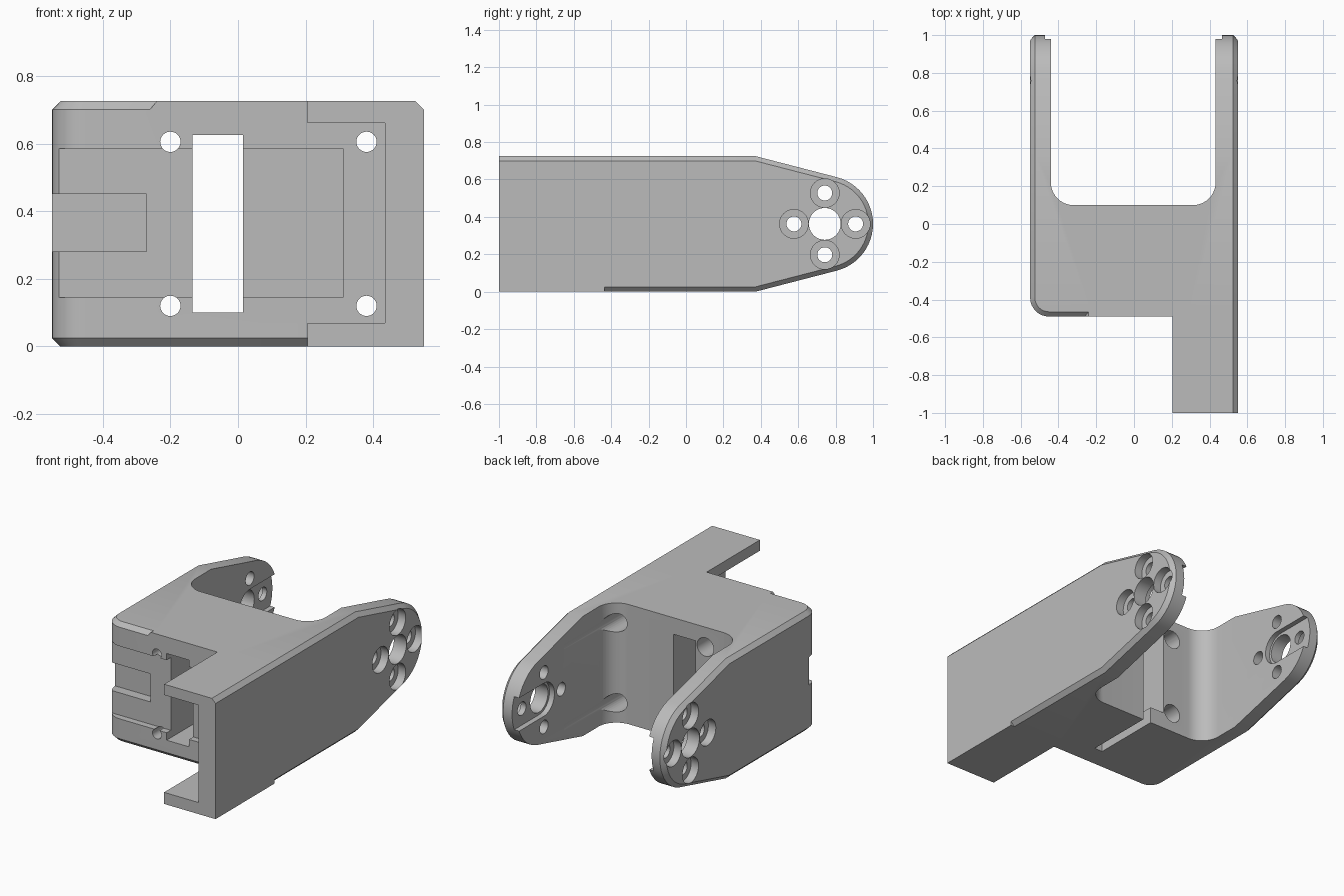
import bpy
import bmesh
import math
from mathutils import Matrix, Vector

cube = bpy.data.objects.get("Cube")
if cube:
    bpy.data.objects.remove(cube, do_unlink=True)

W, H, MID = 0.55, 0.725, 0.3625       # half width, height, mid height
FRONT, TIP_Y, TIP_R = -0.49, 0.742, 0.258
CHAMFER = 0.025

grey = bpy.data.materials.new("bracket grey")
grey.use_nodes = True
grey.diffuse_color = (0.5, 0.5, 0.5, 1)
grey.node_tree.nodes["Principled BSDF"].inputs["Base Color"].default_value = grey.diffuse_color


def make(name, bm):
    bmesh.ops.recalc_face_normals(bm, faces=bm.faces[:])
    mesh = bpy.data.meshes.new(name)
    bm.to_mesh(mesh)
    bm.free()
    mesh.materials.append(grey)
    obj = bpy.data.objects.new(name, mesh)
    bpy.context.collection.objects.link(obj)
    return obj


def prism(points, direction):
    """Extrude a closed outline of 3D points along a direction."""
    bm = bmesh.new()
    face = bm.faces.new([bm.verts.new(p) for p in points])
    ext = bmesh.ops.extrude_face_region(bm, geom=[face])
    moved = [g for g in ext["geom"] if isinstance(g, bmesh.types.BMVert)]
    bmesh.ops.translate(bm, verts=moved, vec=Vector(direction))
    bmesh.ops.recalc_face_normals(bm, faces=bm.faces[:])
    return bm


def box(name, x, y, z):
    pts = [(x[0], y[0], z[0]), (x[1], y[0], z[0]), (x[1], y[1], z[0]), (x[0], y[1], z[0])]
    return make(name, prism(pts, (0, 0, z[1] - z[0])))


def rod(name, axis, radius, start, length, sides=32):
    """Cylinder from a start point along +x or +y."""
    bm = bmesh.new()
    turn = Matrix.Rotation(math.pi / 2, 4, "Y" if axis == "x" else "X")
    shift = Vector((length / 2, 0, 0) if axis == "x" else (0, length / 2, 0))
    bmesh.ops.create_cone(bm, cap_ends=True, segments=sides, radius1=radius, radius2=radius,
                          depth=length, matrix=Matrix.Translation(Vector(start) + shift) @ turn)
    return make(name, bm)


def combine(target, tool, operation="DIFFERENCE"):
    mod = target.modifiers.new("shape", "BOOLEAN")
    mod.operation, mod.solver, mod.object = operation, "EXACT", tool
    bpy.context.view_layer.objects.active = target
    bpy.ops.object.modifier_apply(modifier=mod.name)
    bpy.data.objects.remove(tool, do_unlink=True)


# Main body: side outline with a tapered round end, extruded across the width
theta = math.radians(75.5)
slope_y = TIP_Y + (TIP_R - MID * math.sin(theta)) / math.cos(theta)
outline = [(-W, FRONT, 0), (-W, slope_y, 0)]
for i in range(25):
    a = -theta + 2 * theta * i / 24
    outline.append((-W, TIP_Y + TIP_R * math.cos(a), MID + TIP_R * math.sin(a)))
outline += [(-W, slope_y, H), (-W, FRONT, H)]
bm = prism(outline, (2 * W, 0, 0))


def is_upright(e):
    d = e.verts[0].co - e.verts[1].co
    return abs(d.z) > 0.5 and abs(d.x) + abs(d.y) < 0.001


corner = [e for e in bm.edges if is_upright(e) and e.verts[0].co.x < 0 and e.verts[0].co.y < -0.4]
bmesh.ops.bevel(bm, geom=corner, offset=0.1, segments=8, profile=0.5, affect="EDGES")
bm.normal_update()
rim = [e for e in bm.edges if e.calc_face_angle(0) > 0.8 and not is_upright(e)]
bmesh.ops.bevel(bm, geom=rim, offset=CHAMFER, segments=1, affect="EDGES")
bracket = make("bracket", bm)

# Square top front edge beyond the short chamfered stretch
lip = [(-0.265, FRONT, H - 0.03), (0.3, FRONT, H - 0.03), (0.3, FRONT, H), (-0.24, FRONT, H)]
combine(bracket, make("top_lip", prism(lip, (0, 0.06, 0))), "UNION")

# Forward extension, chamfered on its outer top edge
tab = [(0.205, -1, 0), (W, -1, 0), (W, -1, H - CHAMFER), (W - CHAMFER, -1, H), (0.205, -1, H)]
combine(bracket, make("front_extension", prism(tab, (0, 0.565, 0))), "UNION")
combine(bracket, box("channel_cut", (0.1, 0.435), (-1.1, FRONT), (0.07, 0.66)))

# Rear fork opening with rounded inner corners
bm = prism([(-0.44, 0.1, -1), (0.432, 0.1, -1), (0.432, 2, -1), (-0.44, 2, -1)], (0, 0, 3))
inner = [e for e in bm.edges if is_upright(e) and e.verts[0].co.y < 0.2]
bmesh.ops.bevel(bm, geom=inner, offset=0.12, segments=10, profile=0.5, affect="EDGES")
combine(bracket, make("fork_cut", bm))

# Front recesses, through window and underside slit
combine(bracket, box("wide_recess", (-0.7, 0.31), (-0.6, -0.45), (0.145, 0.585)))
combine(bracket, box("small_recess", (-0.7, -0.27), (-0.6, -0.39), (0.28, 0.45)))
combine(bracket, box("window_cut", (-0.135, 0.015), (-0.6, 0.3), (0.1, 0.625)))
combine(bracket, box("slit_cut", (-0.04, 0.015), (-0.33, 0.3), (-0.1, 0.2)))

# Screw holes through the body, widened from the back
for x in (-0.2, 0.38):
    for z in (0.12, 0.605):
        combine(bracket, rod("screw_hole", "y", 0.03, (x, -0.6, z), 1))
        combine(bracket, rod("screw_well", "y", 0.056, (x, -0.3, z), 0.85))

# Fork ends: hub hole, four counterbored holes and an inner guide groove
for side, groove in ((-1, (-0.47, -0.3)), (1, (0.3, 0.465))):
    low = -0.7 if side < 0 else 0.3
    combine(bracket, rod("hub_recess", "x", 0.1, (groove[0], TIP_Y, MID), groove[1] - groove[0], 48))
    combine(bracket, box("guide_groove", groove, (TIP_Y, 1.2), (MID - 0.1, MID + 0.1)))
    combine(bracket, rod("hub_hole", "x", 0.085, (low, TIP_Y, MID), 0.4, 40))
    for k in range(4):
        a = k * math.pi / 2
        y, z = TIP_Y + 0.165 * math.cos(a), MID + 0.165 * math.sin(a)
        combine(bracket, rod("horn_hole", "x", 0.04, (low, y, z), 0.4))
        combine(bracket, rod("horn_bore", "x", 0.077, (-0.65 if side < 0 else 0.5, y, z), 0.15))

# Smooth the curves and keep the edges crisp
bpy.ops.object.select_all(action="DESELECT")
bracket.select_set(True)
bpy.context.view_layer.objects.active = bracket
bpy.ops.object.shade_smooth_by_angle(angle=math.radians(25))
